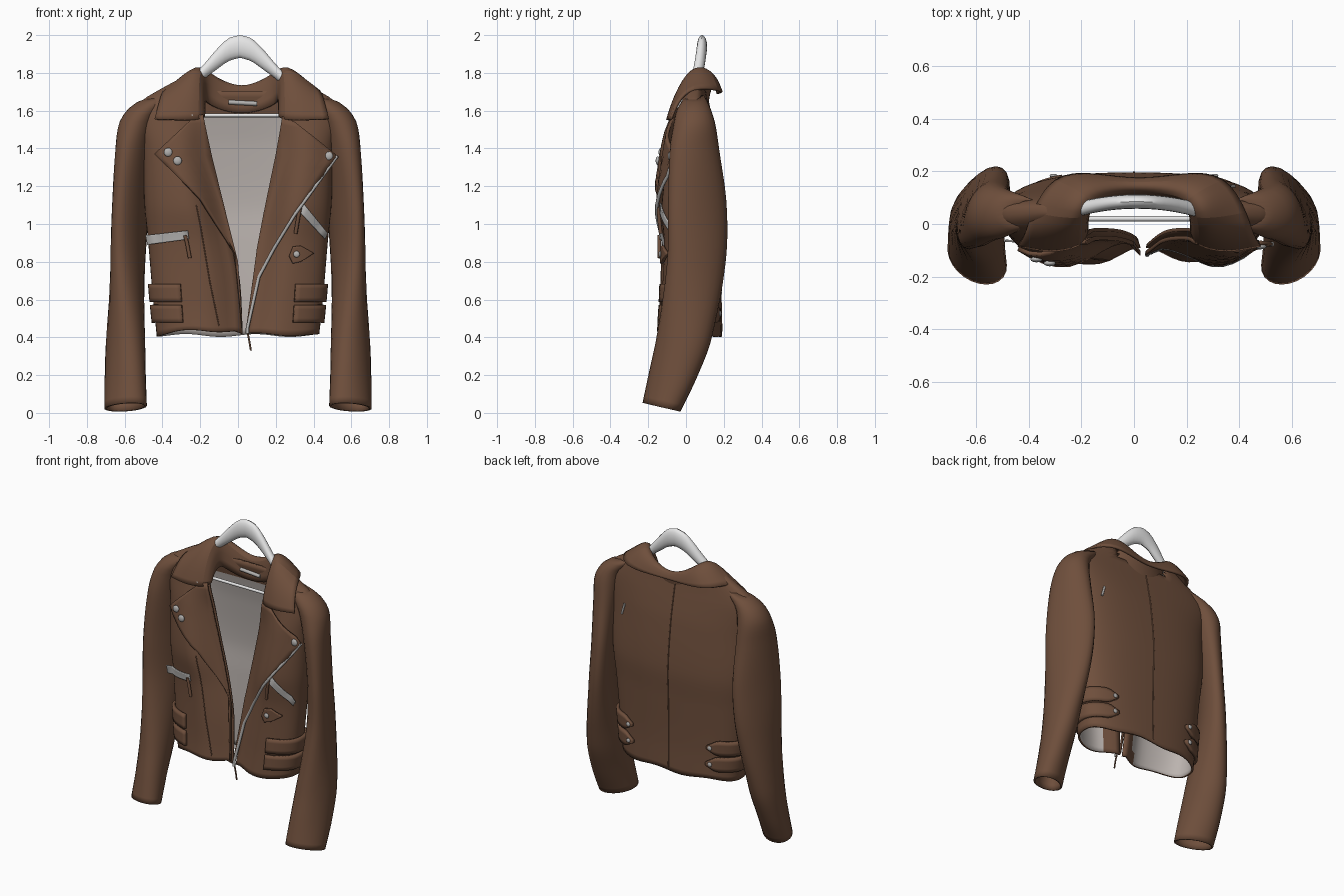
import bpy, bmesh, math
from mathutils import Vector

cube = bpy.data.objects.get("Cube")
if cube:
    bpy.data.objects.remove(cube)


def material(name, r, g, b):
    m = bpy.data.materials.new(name)
    m.use_nodes = True
    m.diffuse_color = (r, g, b, 1)
    m.node_tree.nodes["Principled BSDF"].inputs["Base Color"].default_value = (r, g, b, 1)
    return m


leather = material("brown leather", 0.158, 0.078, 0.045)
lining = material("pale lining", 0.5, 0.455, 0.43)
metal = material("silver metal", 0.45, 0.44, 0.43)
white = material("white hanger", 0.8, 0.8, 0.8)


def spline(table, t):
    """Smooth interpolation through rows keyed by their first column."""
    t = min(max(t, table[0][0]), table[-1][0])
    i = max(k for k in range(len(table) - 1) if table[k][0] <= t)
    a, b = table[i], table[i + 1]
    p, n = table[max(i - 1, 0)], table[min(i + 2, len(table) - 1)]
    h = b[0] - a[0]
    s = (t - a[0]) / h
    out = []
    for k in range(1, len(a)):
        m0 = (b[k] - p[k]) / (b[0] - p[0]) * h
        m1 = (n[k] - a[k]) / (n[0] - a[0]) * h
        out.append((2*s**3 - 3*s**2 + 1) * a[k] + (s**3 - 2*s**2 + s) * m0
                   + (3*s**2 - 2*s**3) * b[k] + (s**3 - s**2) * m1)
    return out


def grid(name, rows, mats, closed=False, thick=0, offset=-1, mirror=False, inner=0, rule=None, caps=False, smooth=0):
    """Skin rows of points into a smooth sheet or tube."""
    bm = bmesh.new()
    vs = [[bm.verts.new(p) for p in row] for row in rows]
    n = len(rows[0])
    for lo, hi in zip(vs, vs[1:]):
        for i in range(n if closed else n - 1):
            j = (i + 1) % n
            f = bm.faces.new((lo[i], lo[j], hi[j], hi[i]))
            if rule:
                f.material_index = rule(f.calc_center_median())
    if caps:
        bm.faces.new(vs[0][::-1])
        bm.faces.new(vs[-1])
    bmesh.ops.delete(bm, geom=[f for f in bm.faces if f.material_index == 9], context="FACES")
    me = bpy.data.meshes.new(name)
    bm.to_mesh(me)
    bm.free()
    ob = bpy.data.objects.new(name, me)
    bpy.context.collection.objects.link(ob)
    for m in mats:
        me.materials.append(m)
    bpy.ops.object.select_all(action="DESELECT")
    ob.select_set(True)
    bpy.context.view_layer.objects.active = ob
    bpy.ops.object.shade_smooth_by_angle(angle=math.radians(40))
    if smooth:
        s = ob.modifiers.new("smooth", "SUBSURF")
        s.levels = s.render_levels = smooth
        s.boundary_smooth = "PRESERVE_CORNERS"
    if thick:
        s = ob.modifiers.new("thickness", "SOLIDIFY")
        s.thickness, s.offset, s.material_offset = thick, offset, inner
    if mirror:
        ob.modifiers.new("mirror", "MIRROR")


# Torso section by height: half width, front y, back y, side y, y of the opening edge
TORSO = [(0.41, 0.43, -0.165, 0.19, 0.02, -0.09), (0.6, 0.45, -0.15, 0.185, 0.02, -0.07),
         (0.9, 0.475, -0.145, 0.19, 0.03, -0.04), (1.1, 0.495, -0.17, 0.195, 0.04, -0.03),
         (1.4, 0.505, -0.135, 0.165, 0.04, -0.03), (1.55, 0.535, -0.088, 0.138, 0.045, -0.045),
         (1.61, 0.54, -0.07, 0.125, 0.045, -0.035), (1.66, 0.5, -0.05, 0.115, 0.045, -0.02),
         (1.72, 0.4, -0.02, 0.105, 0.05, 0.0), (1.8, 0.25, 0.03, 0.09, 0.06, 0.03)]
# Front opening by height: right edge and left edge
OPENING = [(0.41, 0.025, 0.045), (0.7, 0.01, 0.08), (0.95, -0.04, 0.12),
           (1.3, -0.13, 0.19), (1.58, -0.185, 0.235), (1.8, -0.2, 0.24)]


def surface(x, z, back=False, clamp=1.0):
    w, front, rear, mid, edge = spline(TORSO, z)
    q = (1 - min(abs(x) / w, clamp) ** 2.5) ** 0.4
    if back:
        return mid + (rear - mid) * q
    y = mid + (front - mid) * q
    right, left = spline(OPENING, z)
    gap = max(right - x, x - left, 0)
    return y + (edge - y) * math.exp(-(gap / 0.11) ** 2)


def torso_row(z):
    w = spline(TORSO, z)[0]
    right, left = spline(OPENING, z)
    n = 18
    ease = [math.sin(math.pi / 2 * i / n) for i in range(n + 1)]
    row = [(left + (w - left) * e, False) for e in ease]
    row += [(w * math.cos(math.pi * i / 28), True) for i in range(1, 28)]
    row += [(right + (-w - right) * e, False) for e in reversed(ease)]
    pts = []
    for x, back in row:
        hem = 0.008 * math.sin(x * 17)
        if not back:
            hem += (0.026 if x < 0 else 0.006) * (1 - (abs(x) / w) ** 4)
        pts.append((x, surface(x, z, back), z + hem * max(0, 1 - (z - 0.41) / 0.1)))
    return pts


def torso_rule(c):
    if c.z > 1.69 and abs(c.x - 0.02) < 0.2:
        return 9
    right, left = spline(OPENING, c.z)
    facing = c.y < 0.03 and right - 0.1 < c.x < left + 0.1
    return 2 if c.z > 1.585 or facing else 0


heights = [0.41 + 1.39 * i / 44 for i in range(45)]
grid("jacket_body", [torso_row(z) for z in heights], [leather, lining, leather, leather],
     thick=0.014, inner=1, rule=torso_rule)

# Sleeves: height, centre x, centre y, half width, half depth, sideways slant with depth
SLEEVE = [(0.03, 0.595, -0.13, 0.107, 0.1, 0.35), (0.2, 0.597, -0.07, 0.104, 0.125, 0.25),
          (0.4, 0.595, -0.01, 0.102, 0.145, 0.1), (0.8, 0.583, 0.055, 0.084, 0.155, -0.25),
          (1.1, 0.57, 0.06, 0.08, 0.155, -0.35), (1.4, 0.557, 0.045, 0.086, 0.13, -0.25),
          (1.53, 0.54, 0.045, 0.09, 0.11, -0.1), (1.6, 0.505, 0.042, 0.085, 0.092, 0),
          (1.645, 0.455, 0.045, 0.08, 0.07, 0), (1.68, 0.4, 0.05, 0.045, 0.045, 0)]


def ring(z):
    cx, cy, rx, ry, slant = spline(SLEEVE, z)
    tilt = -0.25 * max(0, 1 - z / 0.5)
    return [(cx + rx * math.cos(a) + slant * ry * math.sin(a), cy + ry * math.sin(a),
             z + tilt * ry * math.sin(a))
            for a in (math.tau * i / 24 for i in range(24))]


grid("sleeves", [ring(0.03 + 1.65 * i / 48) for i in range(49)], [leather],
     closed=True, thick=0.012, mirror=True)

# Collar: each station holds stand, fold, middle and outer edge, front to back
half = [[(0.2, -0.03, 1.57), (0.215, -0.08, 1.55), (0.33, -0.108, 1.55), (0.46, -0.08, 1.555)],
        [(0.2, 0.0, 1.63), (0.215, -0.05, 1.7), (0.33, -0.07, 1.67), (0.435, -0.045, 1.65)],
        [(0.195, 0.05, 1.66), (0.215, 0.03, 1.865), (0.31, 0.02, 1.805), (0.41, 0.03, 1.725)],
        [(0.17, 0.085, 1.63), (0.185, 0.085, 1.845), (0.25, 0.15, 1.82), (0.33, 0.19, 1.71)],
        [(0.1, 0.1, 1.6), (0.1, 0.12, 1.765), (0.13, 0.165, 1.755), (0.17, 0.19, 1.695)],
        [(0.0, 0.11, 1.58), (0.0, 0.125, 1.72), (0.0, 0.155, 1.715), (0.0, 0.16, 1.685)]]
full = half + [[(-x, y, z) for x, y, z in st] for st in reversed(half[:-1])]
full = [[(x + 0.02, y, z) for x, y, z in st] for st in full]
grid("collar", full, [leather], thick=0.014, offset=0, smooth=2)


def patch(name, a, b, mat=leather, lift=0.012, thick=0.016):
    """Plate that follows the torso front between two matching polylines."""
    rows = []
    for k in range((len(a) - 1) * 5 + 1):
        i = min(k // 5, len(a) - 2)
        s = k / 5 - i
        p = Vector(a[i]).lerp(Vector(a[i + 1]), s)
        q = Vector(b[i]).lerp(Vector(b[i + 1]), s)
        pts = [p.lerp(q, j / 8) for j in range(9)]
        rows.append([(v.x, surface(v.x, v.y, False, 0.93) - lift, v.y) for v in pts])
    grid(name, rows, [mat], thick=thick, offset=0)


def tube(name, pts, r, mat, lift=None, back=False):
    """Round cord; with a lift, x and z pairs are laid on the torso."""
    if lift is not None:
        fine = []
        for p, q in zip(pts, pts[1:]):
            fine += [Vector(p).lerp(Vector(q), i / 6) for i in range(6)]
        fine.append(Vector(pts[-1]))
        pts = [(v.x, surface(v.x, v.y, back, 0.93) + (lift if back else -lift), v.y) for v in fine]
    cu = bpy.data.curves.new(name, "CURVE")
    cu.dimensions = "3D"
    cu.bevel_depth, cu.bevel_resolution, cu.use_fill_caps = r, 2, True
    sp = cu.splines.new("POLY")
    sp.points.add(len(pts) - 1)
    for p, co in zip(sp.points, pts):
        p.co = (*co, 1)
    cu.materials.append(mat)
    ob = bpy.data.objects.new(name, cu)
    bpy.context.collection.objects.link(ob)


def stud(name, x, z, r, lift, back=False):
    y = surface(x, z, back, 0.93) + (lift if back else -lift)
    bpy.ops.mesh.primitive_uv_sphere_add(segments=12, ring_count=8, radius=r, location=(x, y, z))
    ob = bpy.context.object
    ob.name = name
    ob.scale.y = 0.5
    ob.data.materials.append(metal)
    bpy.ops.object.shade_smooth()


# Lapels with their edge zip
left_edge = [(0.05, 0.45), (0.11, 0.72), (0.19, 0.87), (0.3, 1.05), (0.525, 1.36)]
patch("left_lapel", [(0.043, 0.45), (0.08, 0.72), (0.1, 0.87), (0.135, 1.05), (0.2, 1.36), (0.235, 1.57)],
      left_edge + [(0.3, 1.54)], lift=0.025)
patch("right_lapel", [(0.025, 0.45), (0.0, 0.8), (-0.08, 1.12), (-0.14, 1.36), (-0.185, 1.58)],
      [(0.02, 0.45), (-0.02, 0.85), (-0.2, 1.13), (-0.44, 1.37), (-0.23, 1.57)], lift=0.025)
tube("front_zip", [(0.05, 0.42)] + left_edge, 0.009, metal, lift=0.027)
tube("right_zip_seam", [(-0.1, 0.46), (-0.15, 0.7), (-0.2, 1.0), (-0.22, 1.1)], 0.003, leather, lift=0.001)
tube("front_zip_pull", [(0.05, -0.11, 0.43), (0.06, -0.11, 0.38), (0.068, -0.11, 0.33)], 0.005, leather)
for x, z in [(-0.37, 1.38), (-0.32, 1.335), (0.48, 1.36)]:
    stud("lapel_stud", x, z, 0.023, 0.036)
stud("collar_stud", -0.25, 1.57, 0.018, 0.03)

# Zipped pockets
patch("right_pocket_zip", [(-0.48, 0.89), (-0.26, 0.92)], [(-0.49, 0.94), (-0.265, 0.965)], metal, 0.008, 0.008)
patch("left_pocket_zip", [(0.32, 1.07), (0.46, 0.92)], [(0.345, 1.11), (0.475, 0.95)], metal, 0.008, 0.008)
tube("right_pocket_pull", [(-0.28, 0.94), (-0.27, 0.9), (-0.255, 0.82)], 0.01, leather, lift=0.015)
tube("left_pocket_pull", [(0.33, 1.09), (0.32, 1.04), (0.305, 0.95)], 0.01, leather, lift=0.015)
patch("coin_flap", [(0.29, 0.79), (0.27, 0.83), (0.29, 0.88)], [(0.33, 0.8), (0.4, 0.845), (0.33, 0.885)])
stud("coin_flap_stud", 0.31, 0.84, 0.017, 0.024)

# Waist straps that wrap each side, square in front and pointed behind
for side, word in ((1, "left"), (-1, "right")):
    for mid in (0.525, 0.635):
        rows = []
        for k in range(25):
            a = math.radians(-54 + 112 * k / 24)
            h = 0.047 * min(1, 0.2 + (24 - k) / 3)
            row = []
            for j in range(5):
                z = mid + h * (j / 2 - 1)
                w = spline(TORSO, z)[0]
                x = w * math.cos(a) ** 0.8
                row.append((side * (x + 0.01 * math.cos(a)),
                            surface(side * x, z, a > 0) + 0.014 * math.sin(a), z))
            rows.append(row)
        grid(f"{word}_waist_strap", rows, [leather], thick=0.02, offset=0)
        stud(f"{word}_strap_stud", side * 0.305, mid, 0.015, 0.026, True)

# Back seam, back tag and neck label
tube("back_seam", [(0, 0.43), (0, 0.8), (0, 1.2), (0, 1.66)], 0.004, leather, lift=0.0, back=True)
tube("back_tag", [(0.36, 1.42), (0.38, 1.35)], 0.007, metal, lift=0.004, back=True)
tube("neck_label", [(-0.05, 0.1, 1.645), (0.1, 0.095, 1.637)], 0.012, metal)

# Hanger: distance from middle, lower z, upper z
HANGER = [(0, 1.88, 2.0), (0.06, 1.862, 1.983), (0.12, 1.82, 1.928),
          (0.2, 1.76, 1.835), (0.3, 1.67, 1.74), (0.42, 1.6, 1.65)]
rows = []
for i in range(33):
    x = -0.42 + 0.84 * i / 32
    lo, hi = spline(HANGER, abs(x))
    rows.append([(x + 0.01, 0.085 - 0.6 * x * x + 0.027 * math.cos(a),
                  (lo + hi) / 2 + (hi - lo) / 2 * math.sin(a))
                 for a in (math.tau * k / 16 for k in range(16))])
grid("hanger", rows, [white], closed=True, caps=True)
tube("hanger_bar", [(-0.38, 0.02, 1.575), (0.4, 0.02, 1.575)], 0.01, white)
